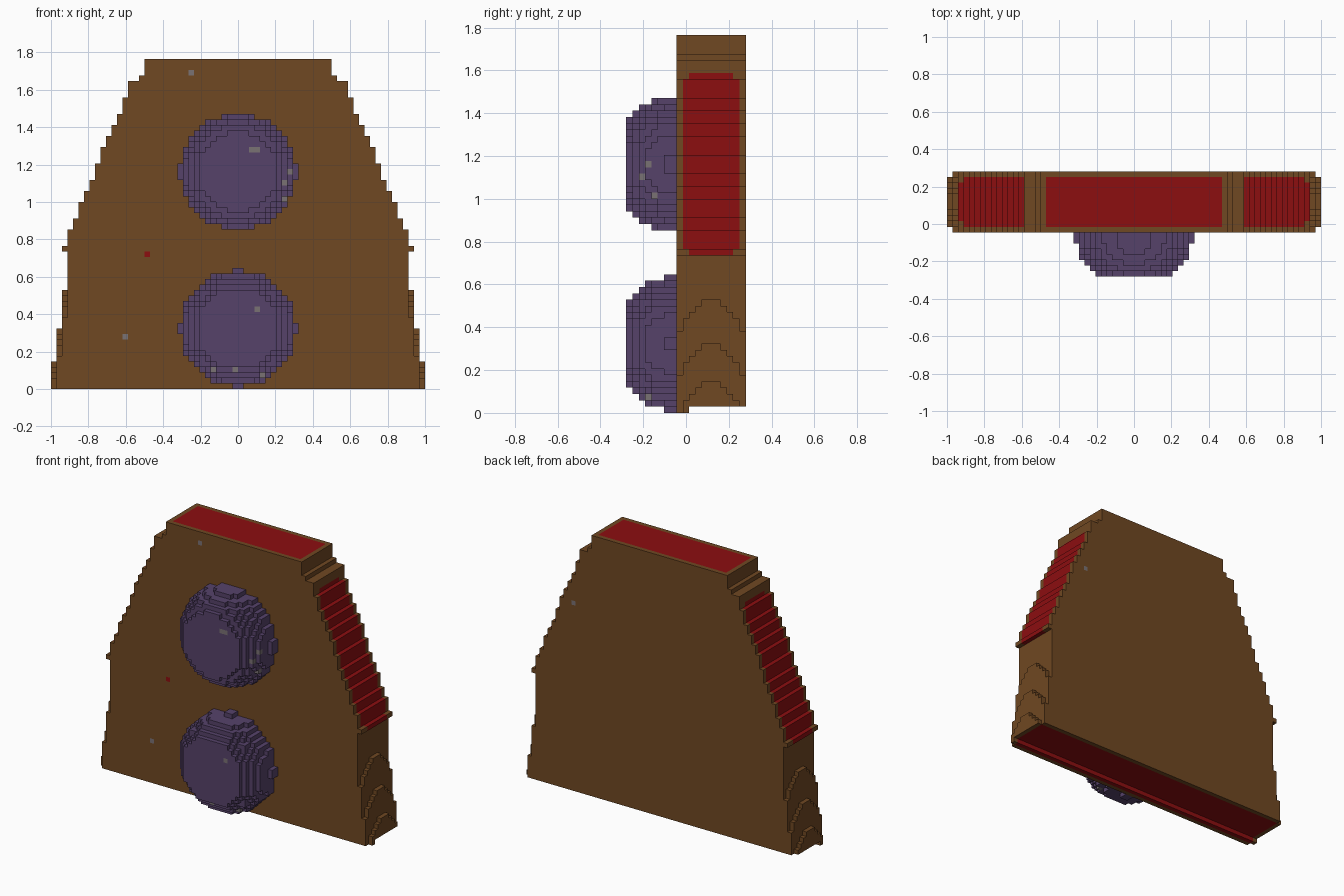
import bpy
import bmesh

cube = bpy.data.objects.get("Cube")
if cube:
    bpy.data.objects.remove(cube)

V = 2 / 68  # block size


def material(name, rgb):
    lin = [((c / 255 + 0.055) / 1.055) ** 2.4 for c in rgb] + [1]
    m = bpy.data.materials.new(name)
    m.use_nodes = True
    m.diffuse_color = lin
    m.node_tree.nodes["Principled BSDF"].inputs["Base Color"].default_value = lin
    return m


MATS = [material("brown", (112, 72, 34)), material("red", (140, 14, 16)),
        material("purple", (86, 66, 106)), material("grey", (122, 114, 116))]
BROWN, RED, PURPLE, GREY = range(4)

# Each side of a block: direction and its corners
SIDES = []
for axis in range(3):
    for s in (0, 1):
        d = [0, 0, 0]
        d[axis] = 2 * s - 1
        corners = []
        for a, b in ((0, 0), (1, 0), (1, 1), (0, 1)):
            c = [0, 0, 0]
            c[axis], c[(axis + 1) % 3], c[(axis + 2) % 3] = s, a, b
            corners.append(c)
        SIDES.append((d, corners if s else corners[::-1]))


def build_blocks(name, cells):
    """Skin a set of coloured blocks with only its outer faces."""
    bm = bmesh.new()
    verts = {}
    for (i, j, k), mat in cells.items():
        for d, corners in SIDES:
            if (i + d[0], j + d[1], k + d[2]) in cells:
                continue
            ring = []
            for c in corners:
                key = (i + c[0], j + c[1], k + c[2])
                if key not in verts:
                    verts[key] = bm.verts.new((key[0] * V, (key[1] - 9.5) * V, key[2] * V))
                ring.append(verts[key])
            bm.faces.new(ring).material_index = mat
    mesh = bpy.data.meshes.new(name)
    bm.to_mesh(mesh)
    bm.free()
    for m in MATS:
        mesh.materials.append(m)
    bpy.context.collection.objects.link(bpy.data.objects.new(name, mesh))


def add_specks(cells, specks, step=-1):
    """Recolour the blocks that face the front (step -1) or back (step 1)."""
    for i, j, k in list(cells):
        if (i, k) in specks and (i, j + step, k) not in cells:
            cells[i, j, k] = specks[i, k]


# Stepped outline: (upper level, half width)
OUTLINE = [(5, 34), (11, 33), (18, 32), (25, 31), (26, 32), (29, 31), (31, 30),
           (34, 29), (36, 28), (38, 27), (41, 26), (44, 25), (46, 24), (48, 23),
           (50, 22), (53, 21), (56, 20), (57, 18), (60, 17)]


def half_width(j, k):
    # lower sides are rounded towards the front and back edges
    if k < 25:
        k = min(24, k + round(0.2 * (j - 13) ** 2))
    return next(w for top, w in OUTLINE if k < top)


# Body slab with red panels on top, underside and upper flanks
body = {}
for k in range(60):
    for j in range(8, 19):
        if k == 0 and j > 9:
            continue
        w = half_width(j, k)
        for i in range(-w, w):
            inner = 9 <= j <= 17
            flank = 25 <= k <= 53 and not (j in (9, 17) and k in (25, 53))
            panel = k in (0, 1, 59) and abs(i + 0.5) < w - 1
            body[i, j, k] = RED if inner and (flank or panel) else BROWN
add_specks(body, {(-9, 57): GREY, (-21, 9): GREY, (-17, 24): RED})
add_specks(body, {(21, 43): GREY}, 1)
build_blocks("body", body)


# Flattened round domes on the front
def dome(name, centre, specks):
    cells = {}
    for depth in range(8):
        y = max(0, depth - 1) * 1.25
        for i in range(-11, 11):
            for k in range(int(centre) - 11, int(centre) + 12):
                if (i + 0.5) ** 2 + (k + 0.5 - centre) ** 2 + y * y <= 10.55 ** 2:
                    cells[i, 7 - depth, k] = PURPLE
    add_specks(cells, dict.fromkeys(specks, GREY))
    build_blocks(name, cells)


dome("lower_dome", 11, [(3, 14), (-5, 3), (-1, 3), (4, 2)])
dome("upper_dome", 39.5, [(2, 43), (3, 43), (9, 39), (8, 37), (8, 34), (-4, 29)])
